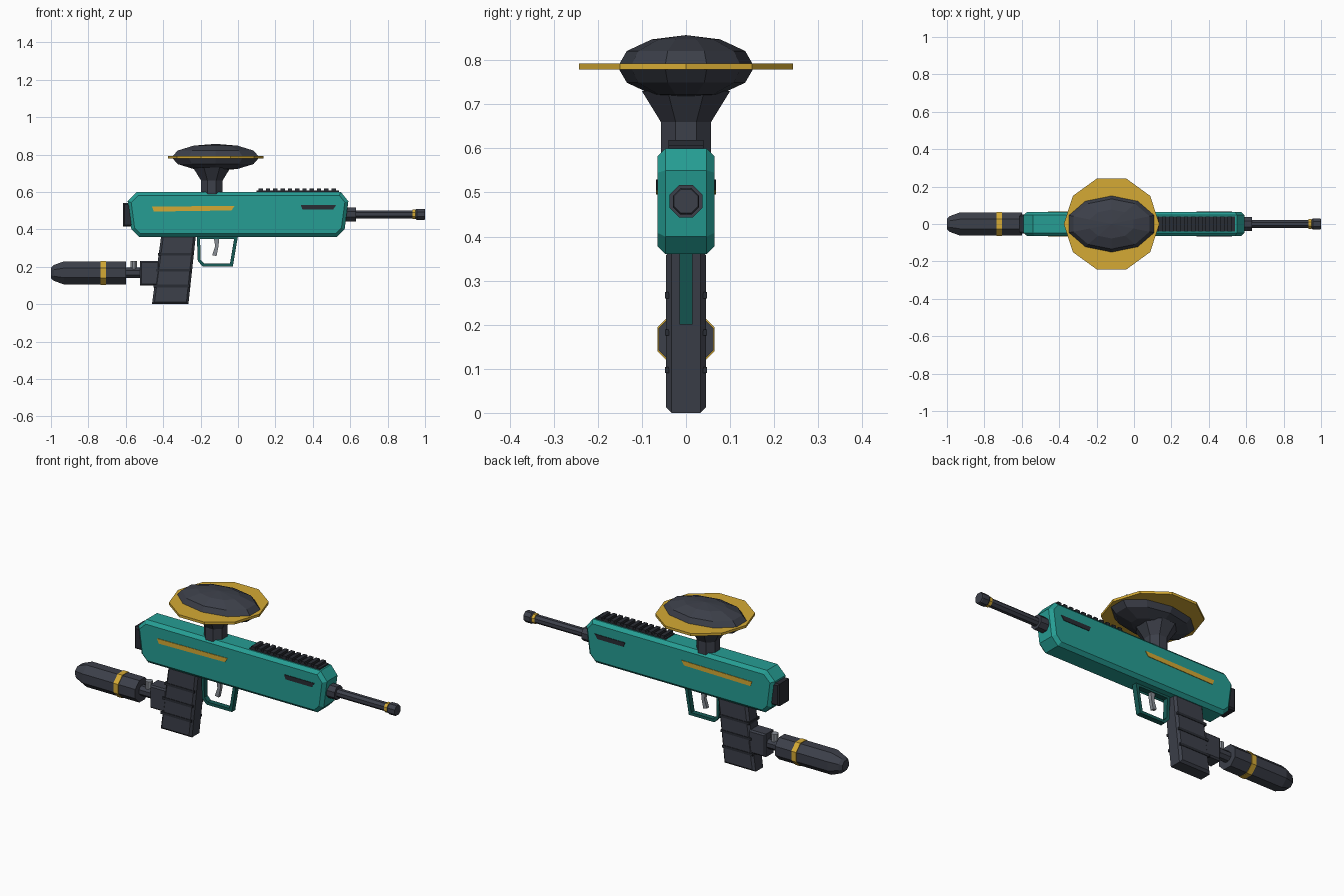
import bpy, bmesh, math
from mathutils import Vector

cube = bpy.data.objects.get("Cube")
if cube:
    bpy.data.objects.remove(cube, do_unlink=True)


def material(name, rgb):
    m = bpy.data.materials.new(name)
    m.use_nodes = True
    m.diffuse_color = (*rgb, 1)
    m.node_tree.nodes["Principled BSDF"].inputs["Base Color"].default_value = (*rgb, 1)
    return m


TEAL = material("teal", (0.019, 0.34, 0.295))
DEEP = material("deep teal", (0.008, 0.105, 0.092))
DARK = material("charcoal", (0.045, 0.05, 0.067))
BLACK = material("dark charcoal", (0.022, 0.025, 0.033))
GOLD = material("gold", (0.66, 0.4, 0.035))
GREY = material("steel grey", (0.25, 0.27, 0.3))


def finish(bm, name, mat):
    bmesh.ops.recalc_face_normals(bm, faces=bm.faces)
    me = bpy.data.meshes.new(name)
    bm.to_mesh(me)
    bm.free()
    me.materials.append(mat)
    ob = bpy.data.objects.new(name, me)
    bpy.context.collection.objects.link(ob)
    return ob


def prism(name, mat, outline, y0, y1, chamfer=0):
    """Side outline (x, z) extruded across y, with chamfered side edges."""
    bm = bmesh.new()
    face = bm.faces.new([bm.verts.new((x, y0, z)) for x, z in outline])
    new = bmesh.ops.extrude_face_region(bm, geom=[face])["geom"]
    top = [v for v in new if isinstance(v, bmesh.types.BMVert)]
    bmesh.ops.translate(bm, verts=top, vec=(0, y1 - y0, 0))
    if chamfer:
        rim = [e for e in bm.edges if abs(e.verts[0].co.y - e.verts[1].co.y) < 1e-5]
        bmesh.ops.bevel(bm, geom=rim, offset=chamfer, segments=1, affect='EDGES')
    return finish(bm, name, mat)


def box(name, mat, x0, x1, half_y, z0, z1, chamfer=0):
    return prism(name, mat, [(x0, z0), (x1, z0), (x1, z1), (x0, z1)], -half_y, half_y, chamfer)


def lathe(name, mat, axis, centre, rings, sides=8, turn=0.5, stretch=1):
    """Faceted solid of (position, flat radius) rings along x or z."""
    bm = bmesh.new()
    loops = []
    for pos, r in rings:
        loop = []
        for i in range(sides):
            a = math.tau * (i + turn) / sides
            u, v = (f(a) * r / math.cos(math.pi / sides) for f in (math.cos, math.sin))
            co = (pos, u, v) if axis == "x" else (u * stretch, v, pos)
            loop.append(bm.verts.new(Vector(co) + Vector(centre)))
        loops.append(loop)
    for a, b in zip(loops, loops[1:]):
        for i in range(sides):
            j = (i + 1) % sides
            bm.faces.new((a[i], a[j], b[j], b[i]))
    bm.faces.new(loops[0])
    bm.faces.new(loops[-1])
    bmesh.ops.remove_doubles(bm, verts=bm.verts, dist=1e-4)
    return finish(bm, name, mat)


# Main body and rear cap
prism("body", TEAL, [(-0.53, 0.36), (0.53, 0.36), (0.57, 0.4), (0.59, 0.55),
                     (0.55, 0.6), (-0.54, 0.6), (-0.59, 0.55), (-0.57, 0.4)],
      -0.065, 0.065, 0.018)
box("rear_cap", BLACK, -0.615, -0.56, 0.05, 0.415, 0.54, 0.008)

# Side stripes and vents
for side, tag in ((1, "left"), (-1, "right")):
    y0, y1 = side * 0.06, side * 0.068
    prism("stripe_" + tag, GOLD, [(-0.45, 0.495), (-0.035, 0.501), (-0.018, 0.526), (-0.46, 0.521)], y0, y1)
    prism("vent_" + tag, BLACK, [(0.345, 0.505), (0.508, 0.505), (0.525, 0.53), (0.335, 0.53)], y0, y1)

# Barrel
lathe("barrel_collar", DARK, "x", (0, 0, 0.48), [(0.56, 0.037), (0.63, 0.037)])
lathe("barrel", DARK, "x", (0, 0, 0.48), [(0.6, 0.022), (0.98, 0.022)])
lathe("barrel_ring", GOLD, "x", (0, 0, 0.48), [(0.932, 0.026), (0.95, 0.026)])
lathe("muzzle", DARK, "x", (0, 0, 0.48), [(0.95, 0.025), (0.956, 0.03), (0.994, 0.03), (1.0, 0.027)])

# Top rail with teeth
box("rail", BLACK, 0.1, 0.54, 0.04, 0.59, 0.607)
for i in range(11):
    x = 0.11 + 0.039 * i
    box("rail_tooth_%d" % (i + 1), BLACK, x, x + 0.023, 0.04, 0.6, 0.619)

# Hopper
lathe("hopper_neck", DARK, "z", (-0.14, 0, 0),
      [(0.59, 0.057), (0.66, 0.057), (0.73, 0.1)])
arc = [math.radians(a) for a in range(-90, 91, 30)]
lathe("hopper", DARK, "z", (-0.12, 0, 0.785),
      [(0.072 * math.sin(a), 0.1474 * math.cos(a)) for a in arc], 10, 0.5, 1.59)
lathe("hopper_rim", GOLD, "z", (-0.12, 0, 0), [(0.779, 0.243), (0.793, 0.243)], 10, 0)

# Grip with ribs
prism("grip", DARK, [(-0.46, 0), (-0.265, 0), (-0.225, 0.37), (-0.41, 0.37)], -0.045, 0.045, 0.012)
for i in range(3):
    z = 0.09 + 0.085 * i
    back, front = -0.463 + 0.135 * z, -0.27 + 0.108 * z
    box("grip_rib_%d" % (i + 1), BLACK, back, front, 0.048, z, z + 0.014)

# Trigger guard and trigger
prism("trigger_guard", DEEP, [(-0.22, 0.365), (-0.215, 0.23), (-0.187, 0.2), (-0.028, 0.2), (0, 0.365),
                              (-0.018, 0.365), (-0.043, 0.216), (-0.18, 0.216), (-0.2, 0.237), (-0.203, 0.365)],
      -0.015, 0.015)
box("guard_top", DEEP, -0.21, -0.005, 0.015, 0.348, 0.37)
prism("trigger", GREY, [(-0.13, 0.36), (-0.122, 0.31), (-0.138, 0.262), (-0.115, 0.257),
                        (-0.104, 0.31), (-0.1, 0.36)], -0.01, 0.01)

# Air tank
TANK = (0, 0, 0.167)
box("tank_mount", DARK, -0.525, -0.42, 0.042, 0.1, 0.23, 0.008)
lathe("regulator", DARK, "x", TANK, [(-0.61, 0.028), (-0.51, 0.028)])
lathe("gauge", GREY, "z", (-0.557, 0, 0), [(0.18, 0.018), (0.232, 0.018)])
lathe("tank", DARK, "x", TANK, [(-1.0, 0.028), (-0.985, 0.042), (-0.93, 0.062), (-0.6, 0.062)])
lathe("tank_band", GOLD, "x", TANK, [(-0.735, 0.065), (-0.705, 0.065)])
